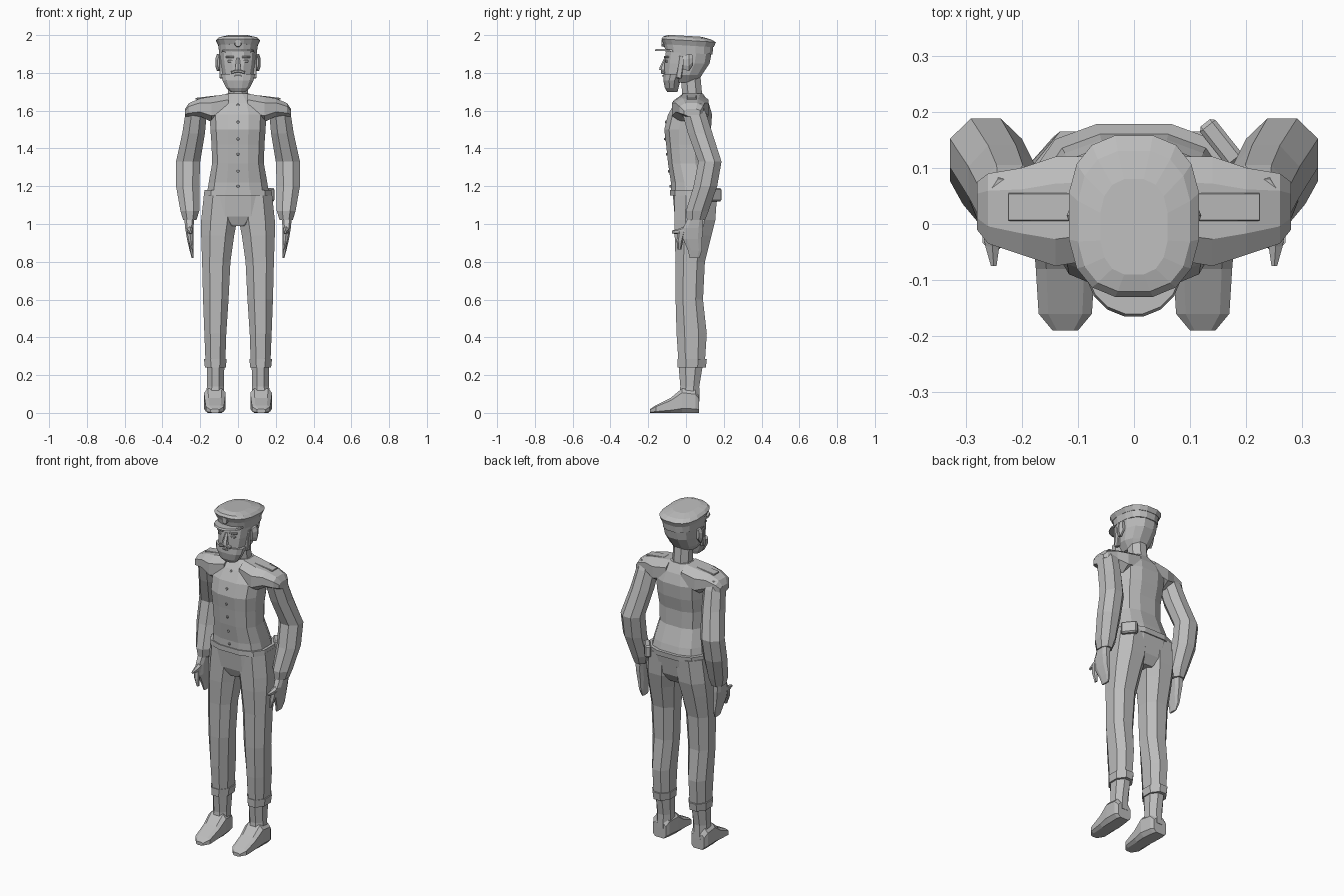
import bpy, bmesh, math
from mathutils import Vector, Matrix

default = bpy.data.objects.get("Cube")
if default:
    bpy.data.objects.remove(default, do_unlink=True)

material = bpy.data.materials.new("plain grey")
material.use_nodes = True
grey = (0.5, 0.5, 0.5, 1)
material.diffuse_color = grey
material.node_tree.nodes["Principled BSDF"].inputs["Base Color"].default_value = grey


def finish(name, bm, mirrored=False):
    """Turn a bmesh into a named, flat-shaded object, optionally mirrored across x."""
    bmesh.ops.recalc_face_normals(bm, faces=bm.faces)
    mesh = bpy.data.meshes.new(name)
    bm.to_mesh(mesh)
    bm.free()
    mesh.materials.append(material)
    part = bpy.data.objects.new(name, mesh)
    bpy.context.collection.objects.link(part)
    if mirrored:
        mirror = part.modifiers.new("mirror", "MIRROR")
        mirror.use_mirror_merge = False
    return part


def outline(sides, power):
    """Rounded-box outline scaled to reach exactly one in both directions."""
    points = []
    for i in range(sides):
        angle = math.tau * (i + 0.5) / sides
        c, s = math.cos(angle), math.sin(angle)
        points.append((math.copysign(abs(c) ** (2 / power), c),
                       math.copysign(abs(s) ** (2 / power), s)))
    wide = max(p[0] for p in points)
    deep = max(p[1] for p in points)
    return [(a / wide, b / deep) for a, b in points]


def loft(name, axis, rows, sides=8, power=2, mirrored=False, slope=0):
    """Skin cross-sections; each row is position, then low and high of both other axes."""
    bm = bmesh.new()
    shape = outline(sides, power)
    rings = []
    for t, a0, a1, b0, b1 in rows:
        ring = []
        for a, b in shape:
            u = (a0 + a1 + a * (a1 - a0)) / 2
            v = (b0 + b1 + b * (b1 - b0)) / 2
            co = Vector({"x": (t, u, v), "y": (u, t, v), "z": (u, v, t)}[axis])
            co.z += slope * co.y
            ring.append(bm.verts.new(co))
        rings.append(ring)
    for low, high in zip(rings, rings[1:]):
        for i in range(sides):
            j = (i + 1) % sides
            bm.faces.new((low[i], low[j], high[j], high[i]))
    bm.faces.new(rings[0])
    bm.faces.new(rings[-1])
    return finish(name, bm, mirrored)


def centred(name, rows, **options):
    """Vertical loft symmetric about x; each row is height, half width, front, back."""
    return loft(name, "z", [(z, -w, w, f, b) for z, w, f, b in rows], **options)


def block(name, centre, size, turn=0, axis="Z", mirrored=False):
    """Box with a slight bevel, turned about one axis."""
    bm = bmesh.new()
    bmesh.ops.create_cube(bm, size=1)
    bmesh.ops.scale(bm, vec=size, verts=bm.verts)
    bmesh.ops.bevel(bm, geom=bm.edges[:], offset=min(size) * 0.2, segments=1, affect="EDGES")
    matrix = Matrix.Translation(centre) @ Matrix.Rotation(turn, 4, axis)
    bmesh.ops.transform(bm, matrix=matrix, verts=bm.verts)
    return finish(name, bm, mirrored)


# Feet, ankles and trouser cuffs
loft("feet", "y", [(-.19, .1, .145, 0, .02), (-.16, .075, .17, 0, .04),
                   (-.08, .07, .175, 0, .08), (-.02, .065, .18, 0, .13),
                   (.05, .075, .18, 0, .12), (.07, .085, .17, 0, .09)],
     power=4, mirrored=True)
loft("ankles", "z", [(.06, .075, .17, -.04, .072), (.14, .075, .165, -.03, .07),
                     (.26, .072, .165, -.04, .09)], mirrored=True)
loft("trouser_cuffs", "z", [(.24, .065, .175, -.045, .105), (.285, .06, .18, -.045, .11)],
     mirrored=True)

# Trouser legs and seat
loft("trouser_legs", "z", [(.27, .067, .172, -.04, .1), (.42, .062, .178, -.05, .11),
                           (.6, .05, .185, -.055, .09), (.8, .04, .19, -.055, .1),
                           (.94, .02, .195, -.06, .135), (1.02, .005, .195, -.06, .155),
                           (1.16, 0, .18, -.06, .165)],
     power=2.3, mirrored=True)
centred("trouser_seat", [(.99, .06, -.04, .12), (1.04, .185, -.06, .15),
                         (1.16, .178, -.07, .17)], sides=12, power=2.7)

# Jacket body, shoulders and belt
centred("jacket_body", [(1.16, .165, -.08, .165), (1.22, .155, -.08, .15),
                        (1.32, .137, -.095, .115), (1.42, .14, -.105, .115),
                        (1.5, .146, -.115, .132), (1.58, .15, -.095, .138),
                        (1.64, .125, -.06, .12), (1.69, .06, -.02, .09)],
        sides=12, power=2.7)
centred("belt", [(1.15, .18, -.085, .175), (1.18, .178, -.085, .178)], sides=12, power=2.7)
loft("jacket_shoulders", "x", [(.05, -.06, .12, 1.56, 1.69), (.14, -.075, .12, 1.54, 1.675),
                               (.2, -.055, .1, 1.57, 1.665), (.26, -.035, .09, 1.57, 1.64),
                               (.28, -.01, .075, 1.57, 1.61)],
     power=2.6, mirrored=True)
block("belt_pouch", (.155, .145, 1.155), (.09, .035, .07), -0.9)
block("shoulder_boards", (.165, .03, 1.67), (.12, .05, .009), 0.12, "Y", mirrored=True)

# Sleeves with a bent elbow, gathered at the wrist
loft("sleeves", "z", [(1.64, .2, .26, -.01, .08), (1.59, .165, .278, -.02, .105),
                      (1.48, .175, .295, .01, .14), (1.33, .2, .328, .065, .188),
                      (1.2, .205, .328, .04, .165), (1.07, .205, .305, 0, .12),
                      (1.02, .22, .29, .005, .1)], mirrored=True)

# Hands
loft("hands", "z", [(1.04, .23, .285, .015, .09), (.98, .236, .28, -.015, .09),
                    (.92, .236, .27, -.015, .085), (.86, .236, .256, .01, .085),
                    (.82, .235, .245, .02, .07)], power=3, mirrored=True)
loft("thumbs", "y", [(.02, .24, .275, .95, 1), (-.04, .24, .265, .945, .975),
                     (-.075, .245, .255, .95, .965)], sides=6, mirrored=True)
loft("index_fingers", "z", [(.96, .24, .27, -.045, 0), (.91, .238, .262, -.05, -.015),
                            (.865, .236, .246, -.045, -.025)], sides=6, mirrored=True)

# Neck, head and ears
centred("neck", [(1.64, .08, -.03, .1), (1.69, .052, -.02, .085), (1.8, .052, -.03, .075)])
centred("head", [(1.75, .05, -.085, .06), (1.79, .082, -.115, .085),
                 (1.85, .093, -.113, .125), (1.93, .1, -.105, .14)], sides=12, power=2.4)
loft("ears", "y", [(-.015, .085, .108, 1.82, 1.89), (.015, .09, .12, 1.81, 1.9),
                   (.035, .09, .112, 1.84, 1.895)], mirrored=True)

# Beard, sideburns and moustache
centred("beard", [(1.7, .04, -.1, -.045), (1.72, .062, -.112, -.04),
                  (1.76, .082, -.12, -.03), (1.795, .09, -.118, -.01)], sides=12, power=2.3)
block("sideburns", (.088, -.03, 1.83), (.02, .03, .12), -0.15, "X", mirrored=True)
block("moustache", (.018, -.122, 1.806), (.04, .02, .014), 0.25, "Y", mirrored=True)
block("lower_lip", (0, -.12, 1.784), (.035, .012, .008))

# Nose, eyes and brows
loft("nose", "z", [(1.815, -.018, .018, -.142, -.1), (1.83, -.014, .014, -.14, -.1),
                   (1.88, -.008, .008, -.115, -.09)], sides=6)
block("eyes", (.04, -.104, 1.862), (.03, .012, .012), 0.2, mirrored=True)
block("eyebrows", (.042, -.104, 1.884), (.045, .018, .01), 0.2, mirrored=True)

# Peaked cap, its crown sloping down to the back
centred("cap_band", [(1.905, .1, -.108, .14), (1.95, .104, -.118, .145)],
        sides=16, power=2.5, slope=-.05)
centred("cap_crown", [(1.945, .104, -.118, .147), (1.972, .116, -.13, .158),
                      (1.986, .1, -.12, .13), (1.996, .06, -.09, .08)],
        sides=16, power=2.6, slope=-.06)
centred("cap_peak", [(1.912, .084, -.165, 0), (1.922, .082, -.16, 0)], sides=16, slope=-.03)
loft("cap_badge", "y", [(-.13, -.016, .016, 1.94, 1.975), (-.115, -.018, .018, 1.938, 1.977)])

# Jacket buttons down the front
fronts = [(1.2, -.083), (1.28, -.091), (1.37, -.103), (1.45, -.112), (1.54, -.108), (1.63, -.068)]
for number, (height, front) in enumerate(fronts, 1):
    loft(f"button_{number}", "y", [(front - .004, -.006, .006, height - .006, height + .006),
                                   (front + .01, -.008, .008, height - .008, height + .008)])
